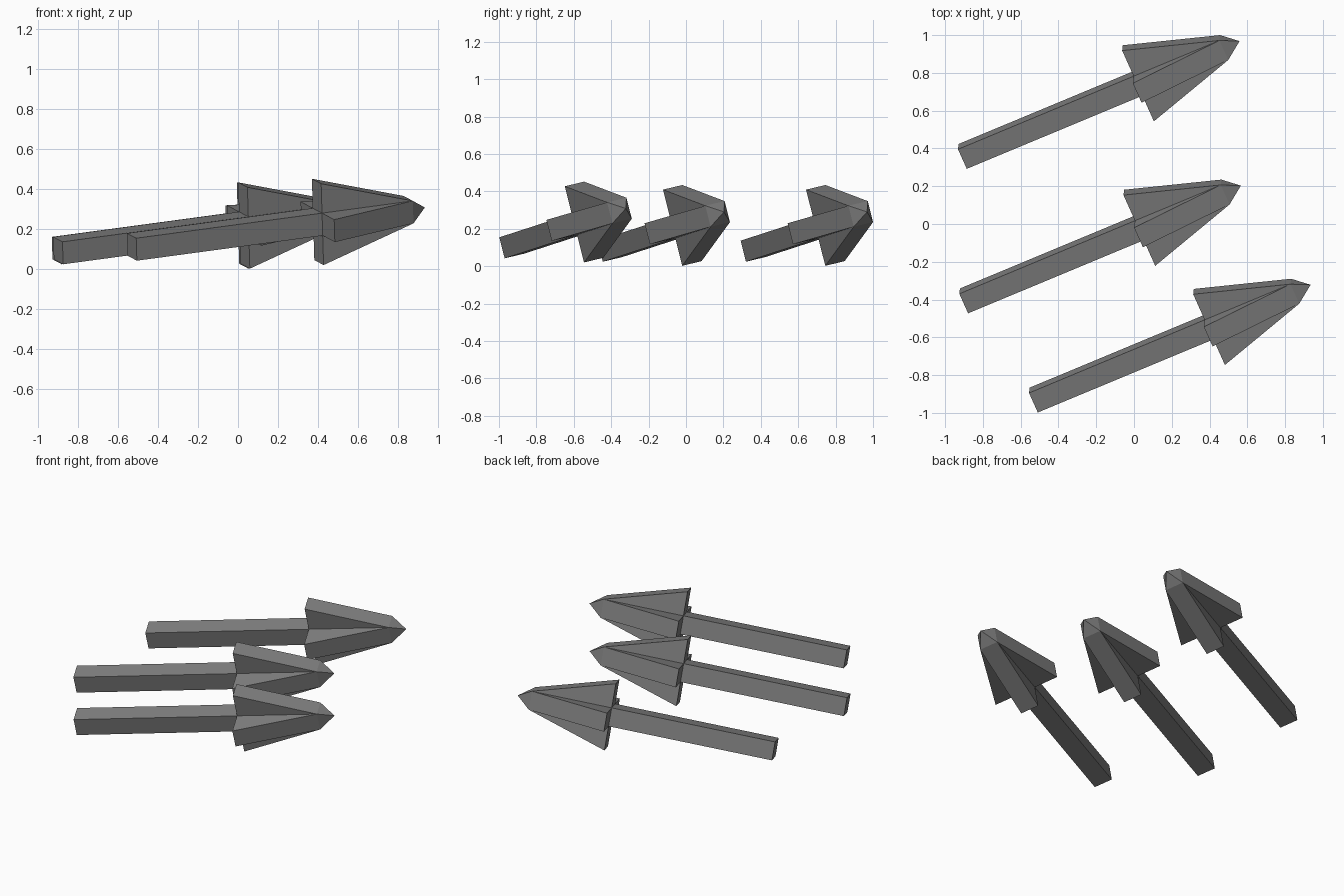
import bpy, bmesh
from math import radians, pi
from mathutils import Matrix, Vector

if "Cube" in bpy.data.objects:
    bpy.data.objects.remove(bpy.data.objects["Cube"])

H = 0.058       # half thickness of shaft and fins
SPAN = 0.21     # half span of the fins at the back of the head
TAIL = -1.015   # local x of the shaft end (head back is at 0)
NOSE = 0.496    # local x where the fins meet the nose
TIP = 0.585     # local x of the point

TILT = (Matrix.Rotation(radians(22.6), 4, 'Z')
        @ Matrix.Rotation(radians(-7.1), 4, 'Y')
        @ Matrix.Rotation(radians(12.4), 4, 'X'))

dark = bpy.data.materials.new("dark_grey")
dark.diffuse_color = (0.22, 0.22, 0.22, 1)
dark.use_nodes = True
dark.node_tree.nodes["Principled BSDF"].inputs["Base Color"].default_value = dark.diffuse_color


def add_object(name, bm, place):
    bmesh.ops.remove_doubles(bm, verts=bm.verts, dist=1e-4)
    bmesh.ops.recalc_face_normals(bm, faces=bm.faces)
    mesh = bpy.data.meshes.new(name)
    bm.to_mesh(mesh)
    bm.free()
    mesh.materials.append(dark)
    obj = bpy.data.objects.new(name, mesh)
    obj.matrix_world = place
    bpy.context.collection.objects.link(obj)


def shaft(name, place):
    # square bar behind the head
    bm = bmesh.new()
    bmesh.ops.create_cube(bm, size=1, matrix=Matrix.Translation((TAIL / 2, 0, 0))
                          @ Matrix.Diagonal((-TAIL, 2 * H, 2 * H, 1)))
    add_object(name, bm, place)


def head(name, place):
    # four tapering fins in a cross, closed by a pyramid nose
    bm = bmesh.new()
    for k in range(4):
        turn = Matrix.Rotation(k * pi / 2, 3, 'X')

        def face(*points):
            bm.faces.new([bm.verts.new(turn @ Vector(p)) for p in points])

        outer = [(0, -H, SPAN), (0, H, SPAN)]
        inner = [(0, -H, H), (0, H, H)]
        front = [(NOSE, -H, H), (NOSE, H, H)]
        face(outer[0], front[0], front[1], outer[1])    # sloping edge
        face(outer[0], inner[0], front[0])              # fin sides
        face(outer[1], front[1], inner[1])
        face(outer[0], outer[1], inner[1], inner[0])    # fin back
        face(front[0], (TIP, 0, 0), front[1])           # nose side
        face(inner[0], inner[1], (0, 0, 0))             # back cap
    add_object(name, bm, place)


# three parallel arrows
for i, pos in enumerate([(0.023, 0.745, 0.218), (0.030, -0.020, 0.218),
                         (0.399, -0.545, 0.236)], 1):
    place = Matrix.Translation(pos) @ TILT
    shaft(f"shaft_{i}", place)
    head(f"arrowhead_{i}", place)
